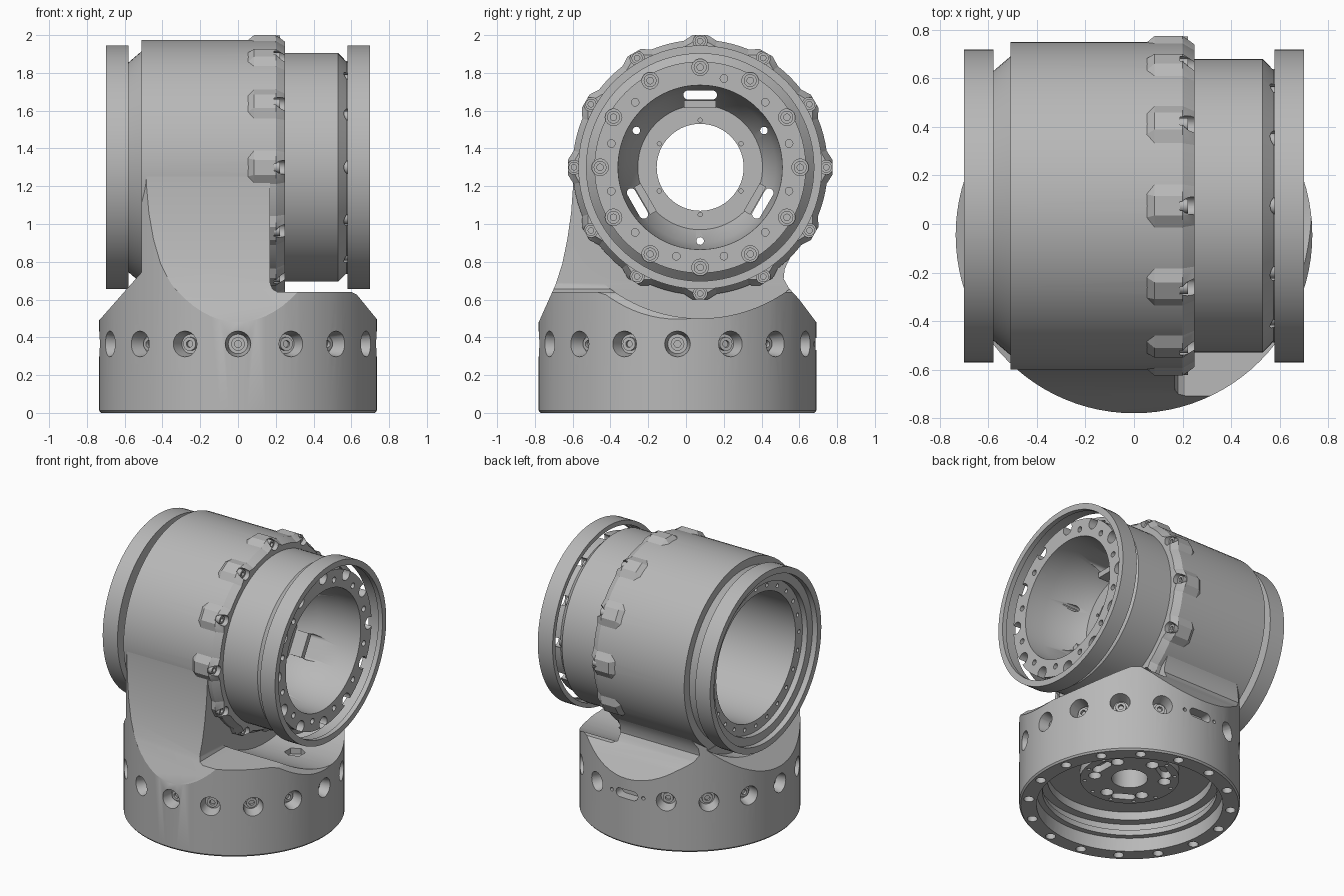
import bpy, bmesh
from math import radians, tau
from mathutils import Matrix, Vector

if "Cube" in bpy.data.objects:
    bpy.data.objects.remove(bpy.data.objects["Cube"], do_unlink=True)

grey = bpy.data.materials.new("machined grey")
grey.use_nodes = True
grey.diffuse_color = (0.48, 0.48, 0.48, 1)
grey.node_tree.nodes["Principled BSDF"].inputs["Base Color"].default_value = grey.diffuse_color

# Local z is the turning axis: upright for the base, along x for the barrel
BASE = Matrix.Translation((0, -0.045, 0))
BARREL = Matrix.Translation((0, 0.075, 1.3)) @ Matrix(
    ((0, 0, 1, 0), (1, 0, 0, 0), (0, 1, 0, 0), (0, 0, 0, 1)))


def finish(name, bm):
    bmesh.ops.recalc_face_normals(bm, faces=bm.faces)
    mesh = bpy.data.meshes.new(name)
    bm.to_mesh(mesh)
    bm.free()
    mesh.materials.append(grey)
    obj = bpy.data.objects.new(name, mesh)
    bpy.context.collection.objects.link(obj)
    return obj


def lathe(name, frames, profile, steps=96):
    """Turn a closed (axial, radius) outline, once in each frame."""
    bm = bmesh.new()
    for frame in frames:
        vs = [bm.verts.new((r, 0, a)) for a, r in profile]
        es = [bm.edges.new((vs[i - 1], vs[i])) for i in range(len(vs))]
        old = set(bm.verts) - set(vs)
        bmesh.ops.spin(bm, geom=vs + es, cent=(0, 0, 0), axis=(0, 0, 1),
                       angle=tau, steps=steps, use_duplicate=False)
        bmesh.ops.transform(bm, matrix=frame, verts=[v for v in bm.verts if v not in old])
    bmesh.ops.remove_doubles(bm, verts=bm.verts, dist=1e-5)
    return finish(name, bm)


def extrude(name, outline, axis):
    """Extrude an outline along 'x' (y,z points) or 'y' (x,z points)."""
    bm = bmesh.new()
    vs = [bm.verts.new((-1, p, q) if axis == "x" else (p, -1, q)) for p, q in outline]
    out = bmesh.ops.extrude_face_region(bm, geom=[bm.faces.new(vs)])
    step = Vector((2, 0, 0)) if axis == "x" else Vector((0, 2, 0))
    bmesh.ops.translate(bm, vec=step, verts=[v for v in out["geom"] if isinstance(v, bmesh.types.BMVert)])
    return finish(name, bm)


def axial(frame, deg, rad):
    return frame @ Matrix.Rotation(radians(deg), 4, "Z") @ Matrix.Translation((rad, 0, 0))


def radial(frame, deg, height):
    return (frame @ Matrix.Rotation(radians(deg), 4, "Z") @ Matrix.Translation((0, 0, height))
            @ Matrix.Rotation(radians(90), 4, "Y"))


def pegs(name, mats, z0, z1, r1, r2=None, seg=24, stretch=0):
    """Round pegs; stretch pulls them into slots along local y."""
    bm = bmesh.new()
    for m in mats:
        vs = bmesh.ops.create_cone(bm, cap_ends=True, segments=seg, radius1=r1,
                                   radius2=r2 or r1, depth=z1 - z0)["verts"]
        for v in vs:
            v.co.y += stretch if v.co.y > -1e-4 else -stretch
        bmesh.ops.transform(bm, matrix=m @ Matrix.Translation((0, 0, (z0 + z1) / 2)), verts=vs)
    return finish(name, bm)


def bolts(name, mats, z0, z1, r):
    """Round heads with a socket."""
    low = z0 + 0.3 * (z1 - z0)
    return lathe(name, mats, [(z0, 0), (z0, r), (z1, r), (z1, r / 2), (low, r / 2), (low, 0)], 20)


def boolean(targets, cutter, op="DIFFERENCE"):
    for obj in targets:
        mod = obj.modifiers.new("cut", "BOOLEAN")
        mod.operation, mod.solver, mod.object = op, "EXACT", cutter
        bpy.context.view_layer.update()
        dep = bpy.context.evaluated_depsgraph_get()
        mesh = bpy.data.meshes.new_from_object(obj.evaluated_get(dep))
        obj.modifiers.clear()
        obj.data = mesh
    bpy.data.objects.remove(cutter, do_unlink=True)


twelve = [i * 30 for i in range(12)]
sixteen = [i * 22.5 for i in range(16)]

# Base and neck: upright cylinder trimmed by a side and a front silhouette
body = lathe("base_and_neck", [BASE], [(0, 0), (0, .725), (.012, .735), (1.3, .735), (1.3, 0)])
boolean([body], extrude("side_shape", [
    (-.9, -.1), (-.9, .47), (-.782, .475), (-.735, .58), (-.69, .68), (-.655, .79), (-.628, .92),
    (-.608, 1.06), (-.598, 1.2), (-.598, 1.29), (.6, 1.29), (.578, .87), (.545, .81), (.522, .76),
    (.517, .71), (.545, .66), (.6, .6), (.69, .48), (.9, .47), (.9, -.1)], "x"), "INTERSECT")
boolean([body], extrude("front_shape", [
    (-.8, -.1), (-.8, .42), (-.735, .49), (-.51, .745), (-.51, 1.4), (.17, 1.4), (.17, .69), (.182, .656),
    (.21, .64), (.6, .64), (.63, .625), (.74, .49), (.8, .42), (.8, -.1)], "y"), "INTERSECT")

# Clearance for the barrel and its two overhanging ends
for z0, z1, r in ((.172, 1, .8), (-1, -.512, .69), (-1, .3, .6)):
    boolean([body], pegs("clearance", [BARREL], z0, z1, r, seg=96))

# Hollow underside with stepped bore
boolean([body], lathe("bore", [BASE], [
    (-.1, 0), (-.1, .62), (.1, .62), (.1, .58), (.14, .58), (.14, .61), (.2, .61), (.2, .55),
    (.26, .55), (.26, .12), (.4, .12), (.4, 0)]))
boolean([body], pegs("rim_holes", [axial(BASE, a + 11.25, .675) for a in sixteen], -.1, .06, .034))

# Counterbored bolts round the base, with a slot at the back
ring = [a for a in sixteen if a != 90]
boolean([body], pegs("side_holes", [radial(BASE, a, .365) for a in ring], .65, .78, .052, .077))
bolts("base_bolts", [radial(BASE, a, .365) for a in ring], .645, .672, .036)
boolean([body], pegs("back_slot", [radial(BASE, 90, .365)], .66, .8, .033, stretch=.055))
boolean([body], pegs("slot_screws", [radial(BASE, 90 + s, .365) for s in (-10, 10)], .7, .8, .013))
boolean([body], pegs("shelf_pocket", [Matrix.Translation((.42, .06, 0))], .46, .7, .07, seg=6))

# Pierced hub plate under the base
hub = lathe("base_hub", [BASE], [(.2, .12), (.2, .33), (.28, .33), (.28, .12)])
boolean([hub], pegs("hub_holes", [axial(BASE, i * 60 + 30, .235) for i in range(6)], .1, .25, .042))
boolean([hub], pegs("hub_slots", [axial(BASE, i * 120, .24) for i in range(3)], .1, .25, .035, stretch=.045))
boolean([hub], pegs("hub_screws", [axial(BASE, i * 30 + 15, .3) for i in range(12)], .1, .25, .012))

# Barrel: one turned shell from the plain end to the bolted flange
barrel = lathe("barrel", [BARREL], [
    (-.7, .645), (-.58, .645), (-.58, .555), (-.51, .615), (-.51, .675), (.2, .675), (.25, .645),
    (.25, .605), (.53, .605), (.575, .56), (.64, .56), (.64, .435), (.5, .43), (.32, .4), (.2, .33),
    (.2, .23), (.14, .23), (.14, .46), (-.62, .46), (-.62, .54), (-.66, .54), (-.66, .6), (-.7, .6)])
lathe("end_ring", [BARREL], [(.58, .645), (.7, .645), (.7, .602), (.665, .602), (.665, .612), (.58, .612)])

# Bolt lobes on the collar: ramped, flat-topped bosses
bm = bmesh.new()
for a in twelve:
    pts = [bm.verts.new(axial(BARREL, a, r) @ Vector((0, s * w, z)))
           for z, steps in ((.045, ((.62, .06), (.667, .05))),
                            (.085, ((.62, .1), (.665, .095), (.7, .04))),
                            (.2, ((.62, .1), (.665, .095), (.7, .04))),
                            (.25, ((.62, .09), (.64, .08), (.665, .035))))
           for r, w in steps for s in (-1, 1)]
    bmesh.ops.convex_hull(bm, input=pts)
lobes = finish("collar_lobes", bm)
spots = [axial(BARREL, a, .668) for a in twelve]
boolean([barrel, lobes], pegs("collar_pockets", spots, .19, .4, .037))
bolts("collar_bolts", spots, .185, .222, .029)

# Flange bolts, small holes and scalloped pockets
spots = [axial(BARREL, a, .53) for a in twelve]
boolean([barrel], pegs("flange_pockets", spots, .545, .75, .044))
bolts("flange_bolts", spots, .54, .585, .034)
boolean([barrel], pegs("flange_holes", [axial(BARREL, a + 15, .487) for a in twelve], .56, .75, .02))
boolean([barrel], pegs("plain_end_holes", [axial(BARREL, i * 15, .5) for i in range(24)], -.8, -.58, .014))

# Inner plate: three slots with tabs, three eyelets, screw holes
thirds = [90, 210, 330]
boolean([barrel], pegs("plate_slots", [axial(BARREL, a, .383) for a in thirds], 0, .55, .024, stretch=.065))
boolean([barrel], pegs("eyelet_holes", [axial(BARREL, a + 60, .39) for a in thirds], 0, .55, .02))
boolean([barrel], pegs("plate_screws", [axial(BARREL, a * 60 + 30, .25) for a in range(6)], .17, .3, .011))
bm = bmesh.new()
for a in thirds:
    bmesh.ops.create_cube(bm, size=1, matrix=axial(BARREL, a, .335) @ Matrix.Translation((0, 0, .24))
                          @ Matrix.Diagonal((.04, .17, .12, 1)))
finish("plate_tabs", bm)

# Smooth shading with crisp machined edges
bpy.ops.object.select_all(action="DESELECT")
for obj in bpy.context.collection.objects:
    if obj.type == "MESH":
        obj.select_set(True)
        bpy.context.view_layer.objects.active = obj
bpy.ops.object.shade_smooth_by_angle(angle=radians(25))
for obj in (body, barrel):
    obj.modifiers.new("even_shading", "WEIGHTED_NORMAL").keep_sharp = True
